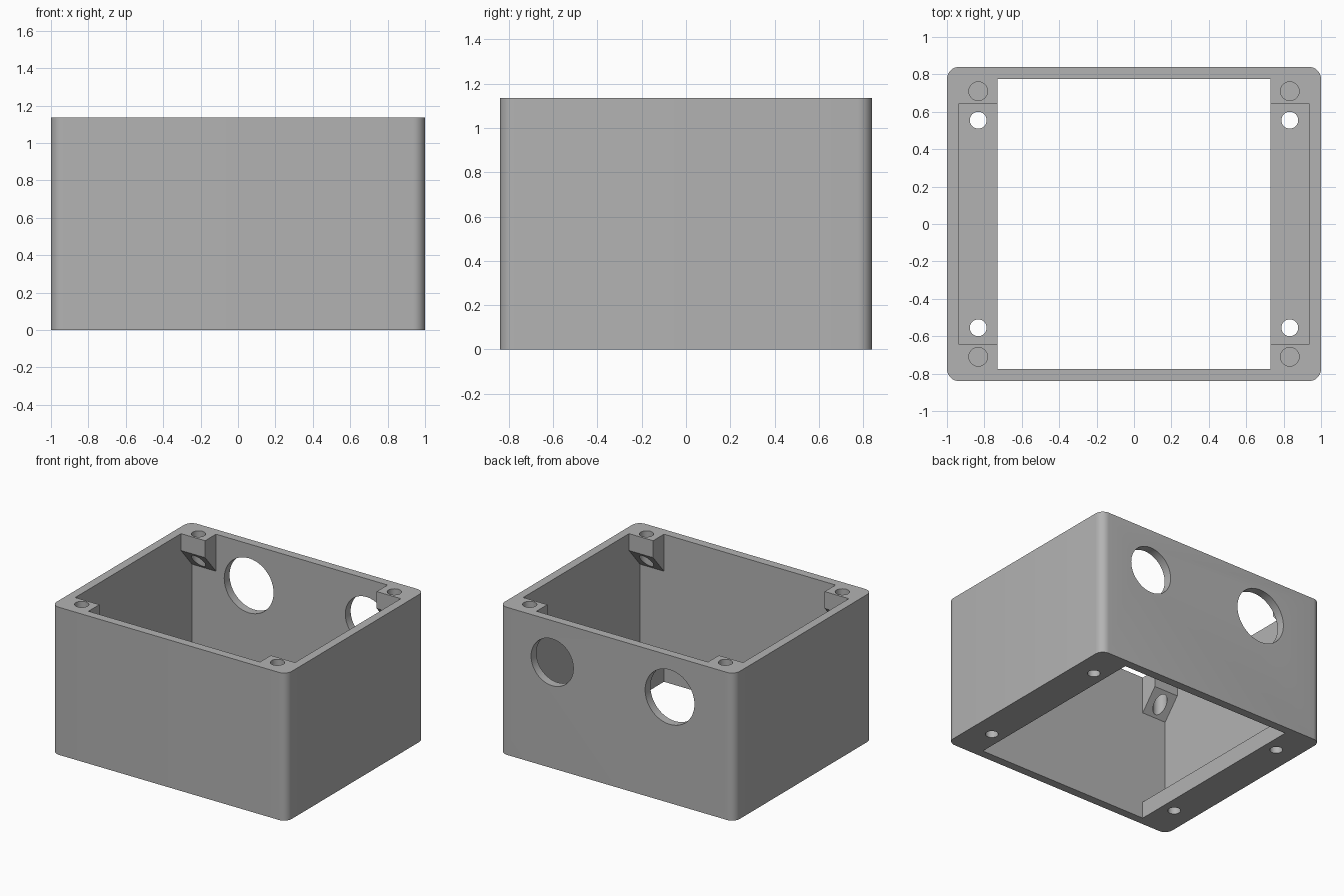
import bpy
import bmesh
from mathutils import Matrix, Vector

cube = bpy.data.objects.get("Cube")
if cube:
    bpy.data.objects.remove(cube, do_unlink=True)

HX, HY, H = 1.0, 0.84, 1.135      # outer half sizes and height
IX, IY = 0.935, 0.775             # inner half sizes
OPEN_X, POST_Y = 0.73, 0.643      # floor opening and corner post faces
FLOOR = 0.13

grey = bpy.data.materials.new("plain grey")
grey.use_nodes = True
colour = (0.45, 0.45, 0.45, 1)
grey.diffuse_color = colour
grey.node_tree.nodes["Principled BSDF"].inputs["Base Color"].default_value = colour


def make_object(name, bm):
    bmesh.ops.recalc_face_normals(bm, faces=bm.faces)
    mesh = bpy.data.meshes.new(name)
    bm.to_mesh(mesh)
    bm.free()
    mesh.materials.append(grey)
    obj = bpy.data.objects.new(name, mesh)
    bpy.context.collection.objects.link(obj)
    return obj


def box(bm, hx, hy, z0, z1):
    m = Matrix.Translation((0, 0, (z0 + z1) / 2)) @ Matrix.Diagonal((2 * hx, 2 * hy, z1 - z0, 1))
    bmesh.ops.create_cube(bm, size=1, matrix=m)


def cylinder(bm, radius, depth, matrix):
    bmesh.ops.create_cone(bm, cap_ends=True, segments=48, radius1=radius,
                          radius2=radius, depth=depth, matrix=matrix)


def cut(target, bm):
    cutter = make_object("cutter", bm)
    cutter.hide_render = True
    mod = target.modifiers.new("cut", 'BOOLEAN')
    mod.operation = 'DIFFERENCE'
    mod.solver = 'EXACT'
    mod.object = cutter
    bpy.ops.object.modifier_apply(modifier=mod.name)
    bpy.data.objects.remove(cutter, do_unlink=True)


# Outer block with rounded upright corners
bm = bmesh.new()
box(bm, HX, HY, 0, H)
uprights = [e for e in bm.edges if abs(e.verts[0].co.z - e.verts[1].co.z) > 0.5]
bmesh.ops.bevel(bm, geom=uprights, offset=0.065, segments=8, profile=0.5, affect='EDGES')
body = make_object("enclosure_body", bm)
bpy.ops.object.select_all(action='DESELECT')
bpy.context.view_layer.objects.active = body
body.select_set(True)

# Main cavity, leaving the floor flanges and the sloped corner posts
half = [(IY, FLOOR), (IY, 0.85), (POST_Y, 1.005), (POST_Y, 1.3)]
profile = half + [(-y, z) for y, z in reversed(half)]
bm = bmesh.new()
face = bm.faces.new([bm.verts.new((-IX, y, z)) for y, z in profile])
side = bmesh.ops.extrude_face_region(bm, geom=[face])["geom"]
bmesh.ops.translate(bm, vec=Vector((2 * IX, 0, 0)),
                    verts=[v for v in side if isinstance(v, bmesh.types.BMVert)])
cut(body, bm)

# Opening straight through between the posts and floor flanges
bm = bmesh.new()
box(bm, OPEN_X, IY, -0.2, 1.3)
cut(body, bm)

# Screw holes in the posts and mounting holes in the floor flanges
bm = bmesh.new()
for sx in (-1, 1):
    for sy in (-1, 1):
        cylinder(bm, 0.05, 0.8, Matrix.Translation((sx * 0.833, sy * 0.71, 1.0)))
        cylinder(bm, 0.045, 0.4, Matrix.Translation((sx * 0.833, sy * 0.555, 0.05)))
cut(body, bm)

# Two cable holes in the back wall
bm = bmesh.new()
for x, radius in ((0.55, 0.18), (-0.45, 0.21)):
    cylinder(bm, radius, 0.3, Matrix.Translation((x, HY, 0.815)) @ Matrix.Rotation(1.5707963, 4, 'X'))
cut(body, bm)

bpy.ops.object.shade_smooth_by_angle(angle=0.5)
